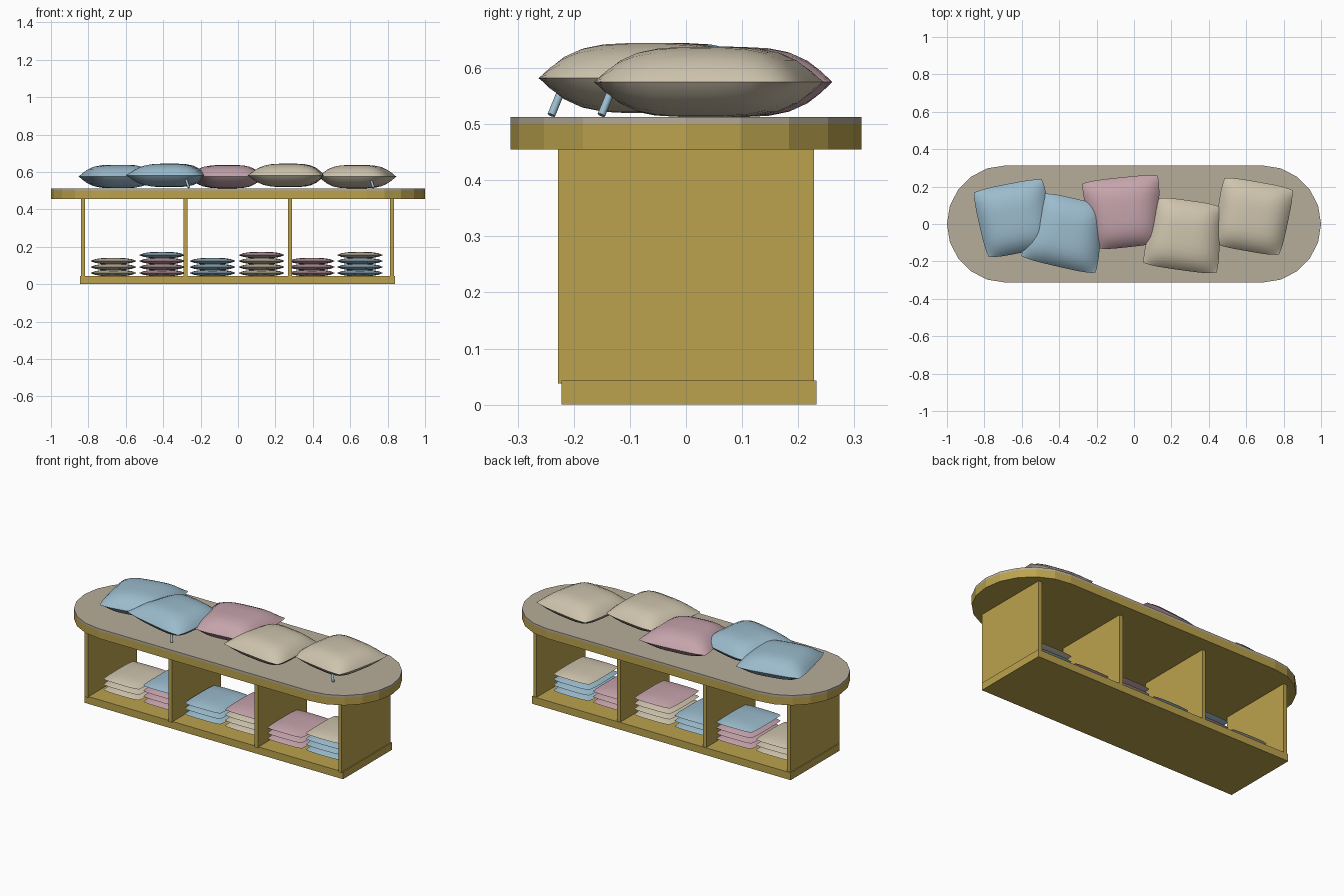
import bpy, bmesh, math
from mathutils import Matrix, Vector

cube = bpy.data.objects.get("Cube")
if cube:
    bpy.data.objects.remove(cube)


def material(name, rgb):
    m = bpy.data.materials.new(name)
    m.use_nodes = True
    m.diffuse_color = (*rgb, 1)
    m.node_tree.nodes["Principled BSDF"].inputs["Base Color"].default_value = (*rgb, 1)
    return m


WOOD = material("golden wood", (0.50, 0.365, 0.075))
MAT = material("grey beige mat", (0.47, 0.415, 0.32))
BEIGE = material("beige fabric", (0.62, 0.55, 0.42))
BLUE = material("blue fabric", (0.33, 0.50, 0.61))
PINK = material("pink fabric", (0.56, 0.37, 0.41))


def finish(name, bm, mat, smooth=None):
    bmesh.ops.recalc_face_normals(bm, faces=bm.faces)
    mesh = bpy.data.meshes.new(name)
    bm.to_mesh(mesh)
    bm.free()
    mesh.materials.append(mat)
    ob = bpy.data.objects.new(name, mesh)
    bpy.context.collection.objects.link(ob)
    if smooth:
        bpy.ops.object.select_all(action="DESELECT")
        ob.select_set(True)
        bpy.context.view_layer.objects.active = ob
        bpy.ops.object.shade_smooth_by_angle(angle=math.radians(smooth))
    return ob


def box(name, x, y, z, mat):
    bm = bmesh.new()
    bmesh.ops.create_cube(bm, size=1)
    for v in bm.verts:
        v.co = Vector([(r[0] + r[1]) / 2 + c * (r[1] - r[0]) for r, c in zip((x, y, z), v.co)])
    return finish(name, bm, mat)


def stadium(name, z0, z1, mat, radius=0.313, steps=10):
    bm = bmesh.new()
    ring = []
    for side in (1, -1):
        for i in range(steps + 1):
            a = math.pi * (i / steps - 0.5)
            ring.append(bm.verts.new((side * (1 - radius + radius * math.cos(a)),
                                      side * radius * math.sin(a), z0)))
    face = bm.faces.new(ring)
    out = bmesh.ops.extrude_face_region(bm, geom=[face])
    for v in out["geom"]:
        if isinstance(v, bmesh.types.BMVert):
            v.co.z = z1
    return finish(name, bm, mat)


def cushion(name, centre, size, mat, turn=0, taper=0, n=14):
    """Two bulging square sheets that meet at a pinched seam."""
    bm = bmesh.new()
    for side in (1, -1):
        grid = bmesh.ops.create_grid(bm, x_segments=n, y_segments=n, size=1)
        for vert in grid["verts"]:
            u, v = vert.co.xy
            # pack rows towards the seam for a rounder edge
            u, v = math.sin(u * math.pi / 2), math.sin(v * math.pi / 2)
            vert.co = ((u * (1 - 0.06 * v ** 4) * (1 + taper * v)) * size[0] / 2,
                       v * (1 - 0.06 * u ** 4) * size[1] / 2,
                       side * (1 - u ** 4) * (1 - v ** 4) * size[2] / 2)
    bmesh.ops.remove_doubles(bm, verts=bm.verts, dist=0.0001)
    bm.transform(Matrix.Translation(centre) @ Matrix.Rotation(math.radians(turn), 4, "Z"))
    return finish(name, bm, mat, 50)


def rod(name, start, end, mat, radius=0.007):
    start, end = Vector(start), Vector(end)
    axis = end - start
    bm = bmesh.new()
    bmesh.ops.create_cone(bm, cap_ends=True, segments=10, radius1=radius,
                          radius2=radius, depth=axis.length)
    bm.transform(Matrix.Translation((start + end) / 2)
                 @ axis.to_track_quat("Z", "Y").to_matrix().to_4x4())
    return finish(name, bm, mat, 40)


# bench frame
box("base_board", (-0.845, 0.84), (-0.222, 0.233), (0, 0.043), WOOD)
for i, x in enumerate((-0.829, -0.281, 0.278, 0.824)):
    box(f"upright_panel_{i + 1}", (x - 0.011, x + 0.011), (-0.228, 0.228), (0.038, 0.456), WOOD)
stadium("bench_top", 0.455, 0.5, WOOD)
stadium("seat_mat", 0.5, 0.513, MAT)

# cushions lying on the seat: x, y, z, turn, taper, colour
seat = [(-0.64, 0.03, 0.576, 11, 0.03, BLUE),
        (-0.365, -0.045, 0.582, -13, -0.13, BLUE),
        (-0.056, 0.062, 0.575, 6, 0.13, PINK),
        (0.27, -0.06, 0.582, -8, -0.1, BEIGE),
        (0.635, 0.04, 0.575, -10, 0.03, BEIGE)]
for i, (x, y, z, turn, taper, mat) in enumerate(seat):
    cushion(f"seat_cushion_{i + 1}", (x, y, z), (0.38, 0.375, 0.125), mat, turn, taper)

# small tags under the front edges
for name, x, y in (("left_tag", 0.725, -0.151), ("right_tag", -0.263, -0.24)):
    rod(name, (x, y, 0.516), (x - 0.018, y + 0.022, 0.57), BLUE)

# stacks on the shelf: x, count, top colour, lower colour
stacks = [(-0.666, 3, BEIGE, BEIGE), (-0.406, 4, BLUE, PINK),
          (-0.136, 3, BLUE, BLUE), (0.126, 4, PINK, BEIGE),
          (0.395, 3, PINK, PINK), (0.652, 4, BEIGE, BLUE)]
for i, (x, count, top, lower) in enumerate(stacks):
    for k in range(count):
        cushion(f"stack_{i + 1}_cushion_{k + 1}", (x, 0, 0.06 + 0.032 * k), (0.245, 0.29, 0.033),
                top if k == count - 1 else lower, n=10)
